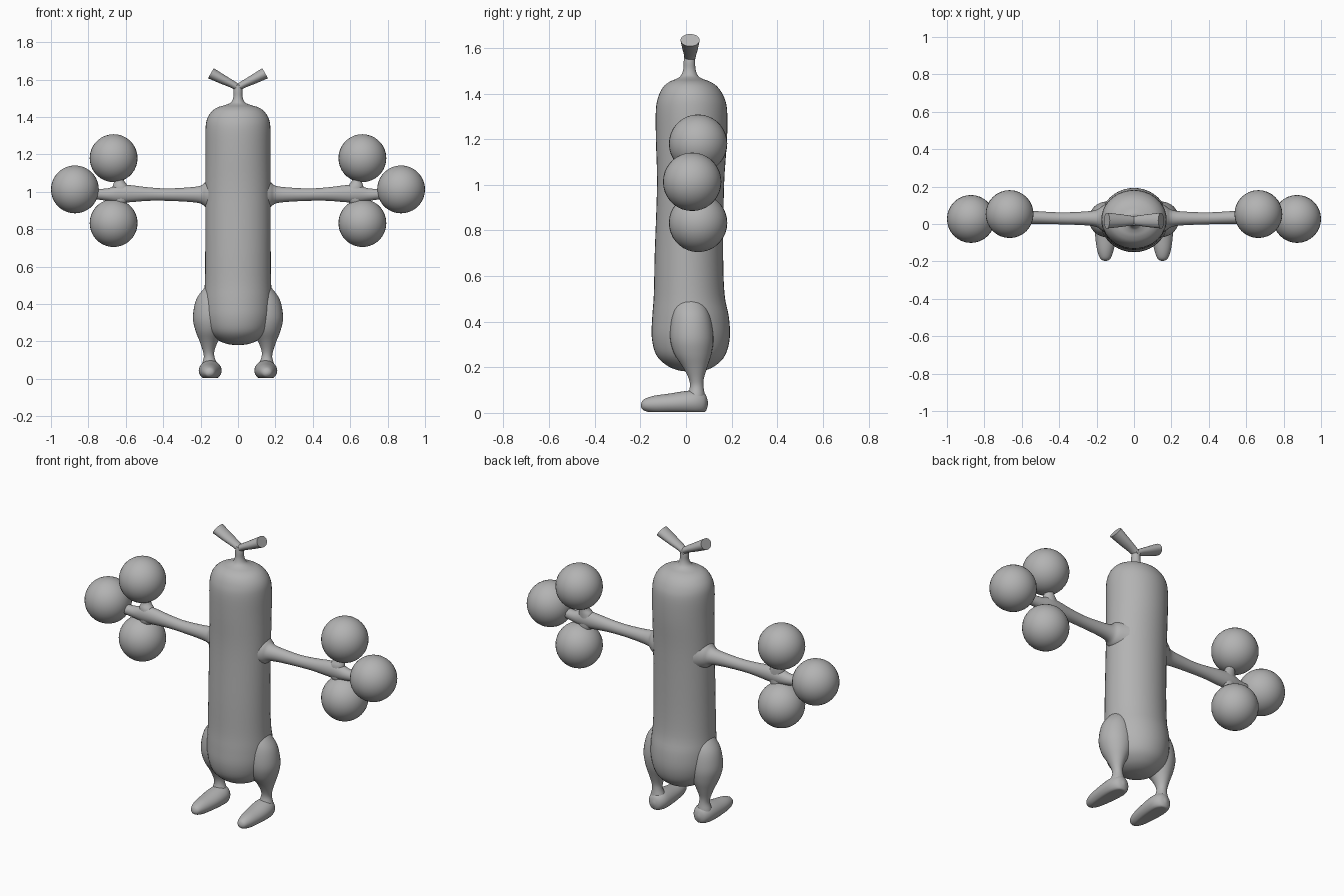
import bpy, bmesh, math
from mathutils import Vector

mat = bpy.data.materials.new("soft grey")
mat.diffuse_color = (0.45, 0.45, 0.45, 1)


def finish(name, bm, angle=50):
    bmesh.ops.recalc_face_normals(bm, faces=bm.faces)
    me = bpy.data.meshes.new(name)
    bm.to_mesh(me)
    bm.free()
    me.materials.append(mat)
    ob = bpy.data.objects.new(name, me)
    bpy.context.collection.objects.link(ob)
    bpy.ops.object.select_all(action='DESELECT')
    ob.select_set(True)
    bpy.context.view_layer.objects.active = ob
    bpy.ops.object.shade_smooth_by_angle(angle=math.radians(angle))
    return ob


def smooth_path(st, steps):
    """Catmull-Rom interpolation of station tuples."""
    out = []
    for i in range(len(st) - 1):
        a, b, c, d = (st[max(i - 1, 0)], st[i], st[i + 1], st[min(i + 2, len(st) - 1)])
        for k in range(steps):
            t = k / steps
            out.append([0.5 * (2 * q + (r - p) * t + (2 * p - 5 * q + 4 * r - s) * t * t
                               + (3 * q - p - 3 * r + s) * t ** 3)
                        for p, q, r, s in zip(a, b, c, d)])
    out.append(list(st[-1]))
    return out


def loft(name, stations, u, v, sides=32, steps=4, floor=None):
    """Skin ellipses given as (x, y, z, radius along u, radius along v)."""
    bm = bmesh.new()
    u, v = Vector(u).normalized(), Vector(v).normalized()
    rings = []
    for x, y, z, ru, rv in smooth_path(stations, steps):
        ring = []
        for k in range(sides):
            a = 2 * math.pi * k / sides
            p = (Vector((x, y, z)) + u * max(ru, .002) * math.cos(a)
                 + v * max(rv, .002) * math.sin(a))
            if floor is not None:
                p.z = max(p.z, floor)
            ring.append(bm.verts.new(p))
        rings.append(ring)
    for r, s in zip(rings, rings[1:]):
        for k in range(sides):
            n = (k + 1) % sides
            bm.faces.new((r[k], r[n], s[n], s[k]))
    bm.faces.new(rings[0])
    bm.faces.new(rings[-1])
    return finish(name, bm)


def ball(name, center, radius):
    bm = bmesh.new()
    bmesh.ops.create_uvsphere(bm, u_segments=32, v_segments=18, radius=radius)
    bmesh.ops.translate(bm, verts=bm.verts, vec=center)
    return finish(name, bm)


X, Y, Z = (1, 0, 0), (0, 1, 0), (0, 0, 1)

# Long body with rounded ends, narrowing into the head stalk
loft("body", [
    (0, .03, .18, .005, .005), (0, .025, .187, .06, .06), (0, .023, .21, .11, .11),
    (0, .021, .255, .155, .152), (0, .021, .33, .178, .171), (0, .02, .42, .182, .168),
    (0, .014, .52, .177, .155), (0, .013, .7, .175, .15), (0, .02, 1.0, .175, .147),
    (0, .024, 1.2, .174, .156), (0, .024, 1.33, .174, .156), (0, .022, 1.39, .165, .142),
    (0, .019, 1.43, .14, .118), (0, .017, 1.452, .108, .088), (0, .015, 1.464, .068, .058),
    (0, .015, 1.478, .038, .038), (0, .015, 1.505, .025, .027), (0, .015, 1.54, .024, .025),
    (0, .015, 1.572, .018, .022)], X, Y, sides=40)

for s, side in ((1, "right"), (-1, "left")):
    # Flat-ended horn
    loft(side + "_horn", [
        (-.012 * s, .018, 1.55, .022, .018), (.03 * s, .018, 1.575, .028, .02),
        (.08 * s, .018, 1.6, .035, .025), (.145 * s, .018, 1.634, .042, .031)],
        Y, (-.5 * s, 0, .866), sides=24)

    # Haunch tapering into the shin
    loft(side + "_leg", [
        (.13 * s, .015, .52, .012, .02), (.135 * s, .018, .48, .05, .06),
        (.14 * s, .022, .42, .085, .085), (.146 * s, .025, .33, .095, .095),
        (.150 * s, .03, .26, .078, .082), (.156 * s, .04, .2, .049, .053),
        (.157 * s, .045, .15, .031, .033), (.154 * s, .047, .115, .029, .03),
        (.152 * s, .045, .075, .042, .038), (.15 * s, .045, .04, .045, .04)],
        X, Y)

    # Flat-soled foot
    loft(side + "_foot", [
        (.153 * s, -.197, .032, .006, .006), (.153 * s, -.185, .035, .027, .024),
        (.153 * s, -.14, .037, .044, .038), (.151 * s, -.07, .04, .056, .045),
        (.149 * s, 0, .044, .061, .052), (.147 * s, .05, .045, .056, .054),
        (.147 * s, .083, .043, .037, .041), (.147 * s, .096, .042, .006, .008)],
        X, Z, floor=.004)

    # Arm flaring out of the body, ending in the middle finger
    loft(side + "_arm", [
        (.13 * s, .03, .985, .09, .09), (.172 * s, .03, .985, .065, .068),
        (.2 * s, .03, .985, .046, .048), (.26 * s, .03, .985, .037, .039),
        (.38 * s, .03, .985, .032, .033), (.48 * s, .033, .988, .033, .036),
        (.57 * s, .036, .99, .037, .045), (.635 * s, .037, .99, .038, .048),
        (.7 * s, .035, .985, .032, .033), (.78 * s, .03, .99, .027, .027)],
        Y, Z, sides=24)

    # Short upper and lower fingers
    for dz, tag in ((1, "upper"), (-1, "lower")):
        loft(side + "_" + tag + "_finger", [
            (.62 * s, .038, .99, .055, .035), (.628 * s, .04, .99 + .04 * dz, .042, .033),
            (.635 * s, .045, .99 + .065 * dz, .028, .027),
            (.645 * s, .05, .99 + .1 * dz, .026, .026)], X, Y, sides=20)

    # Ball fingertips
    ball(side + "_upper_ball", (.665 * s, .053, 1.18), .128)
    ball(side + "_lower_ball", (.665 * s, .053, .833), .128)
    ball(side + "_outer_ball", (.872 * s, .027, 1.013), .128)
